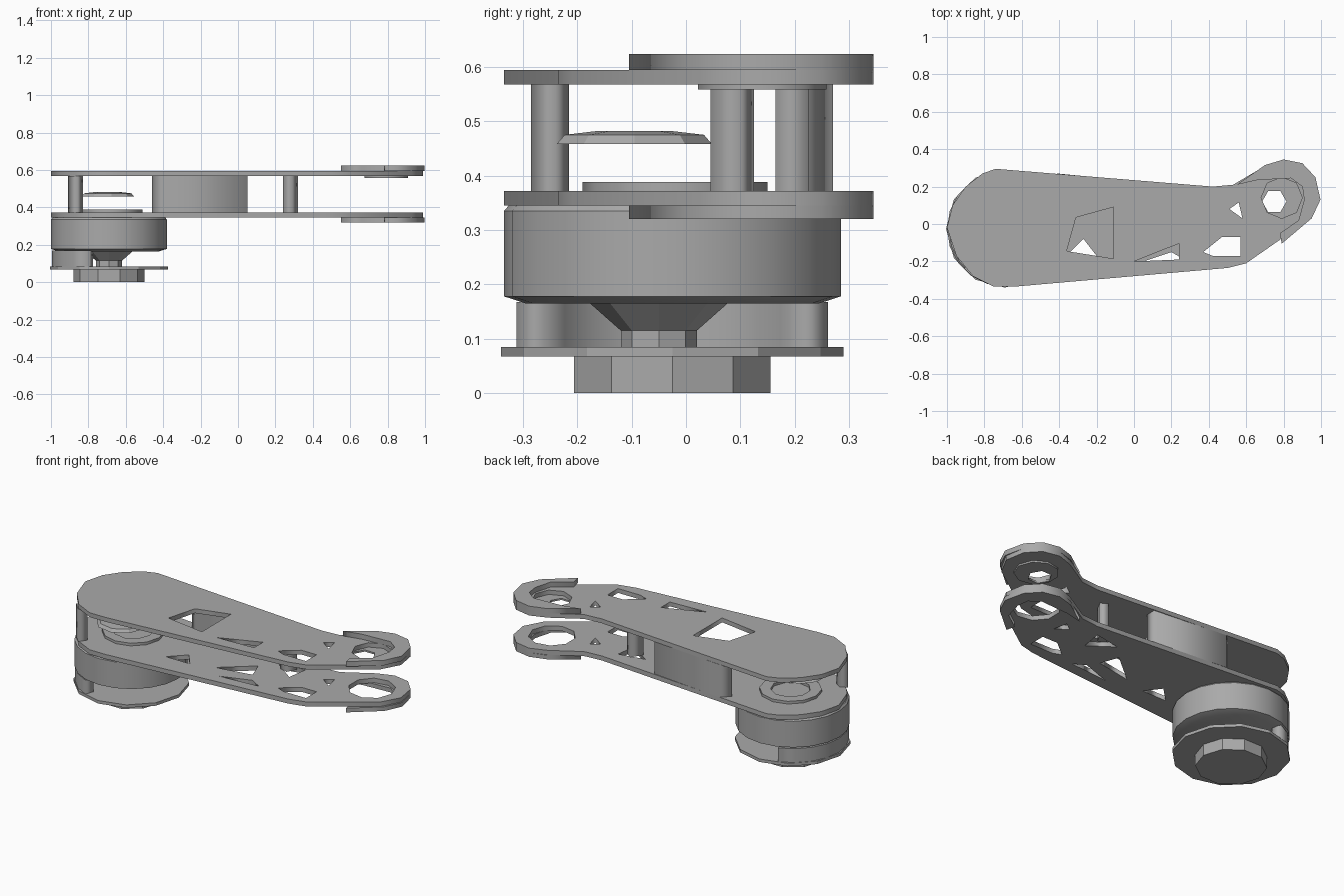
import bpy, bmesh, math
from mathutils import Vector

cube = bpy.data.objects.get("Cube")
if cube:
    bpy.data.objects.remove(cube)

metal = bpy.data.materials.new("grey metal")
metal.use_nodes = True
GREY = (0.4, 0.4, 0.4, 1)
metal.diffuse_color = GREY
metal.node_tree.nodes["Principled BSDF"].inputs["Base Color"].default_value = GREY


def add_mesh(name, mesh):
    obj = bpy.data.objects.new(name, mesh)
    mesh.materials.clear()
    mesh.materials.append(metal)
    bpy.context.collection.objects.link(obj)
    return obj


def slab(name, loops, low, high):
    """Flat sheet: the first loop is the outline, the others are holes."""
    curve = bpy.data.curves.new(name, "CURVE")
    curve.dimensions = "2D"
    curve.fill_mode = "BOTH"
    curve.extrude = (high - low) / 2
    for loop in loops:
        spline = curve.splines.new("POLY")
        spline.points.add(len(loop) - 1)
        for point, (x, y) in zip(spline.points, loop):
            point.co = (x, y, 0, 1)
        spline.use_cyclic_u = True
    temp = bpy.data.objects.new(name + " curve", curve)
    bpy.context.collection.objects.link(temp)
    graph = bpy.context.evaluated_depsgraph_get()
    mesh = bpy.data.meshes.new_from_object(temp.evaluated_get(graph))
    bpy.data.objects.remove(temp)
    for vert in mesh.vertices:
        vert.co.z += (low + high) / 2
    return add_mesh(name, mesh)


def circle(x, y, radius, sides, start=0, sweep=360):
    count = sides if sweep == 360 else sides + 1
    angles = [math.radians(start + sweep * i / sides) for i in range(count)]
    return [(x + radius * math.cos(a), y + radius * math.sin(a)) for a in angles]


def drum(name, x, y, profile, sides):
    """Turned solid from (radius, height) pairs, bottom to top."""
    bm = bmesh.new()
    rings = [[bm.verts.new((px, py, z)) for px, py in circle(x, y, r, sides)]
             for r, z in profile]
    for a, b in zip(rings, rings[1:]):
        for i in range(sides):
            j = (i + 1) % sides
            bm.faces.new((a[i], a[j], b[j], b[i]))
    bm.faces.new(rings[0][::-1])
    bm.faces.new(rings[-1])
    mesh = bpy.data.meshes.new(name)
    bm.to_mesh(mesh)
    bm.free()
    return add_mesh(name, mesh)


# Shared outline of the two arm plates
OUTLINE = [(-1, -.02), (-.97, .1), (-.9, .2), (-.81, .27), (-.74, .295),
           (.42, .2), (.53, .21), (.7, .31), (.8, .345), (.9, .325),
           (.97, .25), (.99, .13), (.93, .02), (.6, -.21), (.5, -.235),
           (-.64, -.335), (-.75, -.335), (-.86, -.28), (-.95, -.17)]
WINDOW = [(.37, -.15), (.47, -.07), (.57, -.07), (.57, -.17), (.42, -.17)]
BOSS = (.79, .14)
MOTOR = (-.69, -.025)

upper_holes = [
    WINDOW,
    [(-.31, .035), (-.11, .09), (-.11, -.185), (-.36, -.145)],
    [(0, -.2), (.24, -.105), (.24, -.19)],
    [(.51, .08), (.56, .115), (.58, .03)],
    circle(*BOSS, .11, 8),
]
lower_holes = [
    WINDOW,
    [(-.36, -.17), (-.27, -.08), (-.2, -.17)],
    [(.02, -.21), (.27, -.19), (.2, -.15)],
    [(-.06, -.13), (.12, .02), (.16, -.09)],
    [(.2, .1), (.36, .13), (.34, .0)],
    [(.51, .08), (.56, .115), (.58, .03)],
    circle(*BOSS, .13, 9),
]
slab("upper_plate", [OUTLINE] + upper_holes, .568, .594)
slab("lower_plate", [OUTLINE] + lower_holes, .345, .372)

# Crescent bosses at the narrow end
CRESCENT = [(.55, .21), (.7, .315), (.8, .345), (.9, .325), (.97, .25),
            (.997, .13), (.95, .03), (.79, -.105), (.78, -.05), (.88, .02),
            (.91, .13), (.9, .2), (.84, .245), (.66, .235)]
slab("upper_boss", [CRESCENT], .594, .624)
slab("lower_boss", [CRESCENT], .32, .345)
slab("boss_flange", [circle(*BOSS, .12, 9), circle(.75, .12, .065, 6)], .558, .568)

# Spacers between the plates
slab("back_web", [[(-.46, .22), (-.41, .27), (.05, .225), (.05, .165), (-.41, .19)]],
     .372, .568)
slab("strut", [[(.24, .06), (.29, .045), (.32, .1), (.28, .125)]], .372, .568)
slab("corner_post", [[(-.91, -.235), (-.86, -.285), (-.83, -.24), (-.87, -.215)]],
     .372, .568)

# Motor: foot, base plate, half skirt, hub and main drum
drum("foot", *MOTOR, [(.19, 0), (.19, .067)], 10)
drum("base_plate", *MOTOR, [(.315, .067), (.315, .085)], 12)
skirt = circle(*MOTOR, .305, 8, 110, 140) + circle(*MOTOR, .25, 8, 250, -140)
slab("skirt", [skirt], .085, .168)
drum("hub", -.69, -.05, [(.07, .085), (.07, .115), (.13, .168)], 8)
body = drum("motor_drum", *MOTOR,
            [(.27, .165), (.31, .178), (.31, .335), (.3, .346)], 20)

# Output ring and cap above the lower plate
slab("output_ring", [circle(-.68, -.02, .17, 12), circle(-.68, -.02, .11, 9)],
     .372, .388)
drum("output_cap", -.7, -.095, [(.145, .458), (.13, .475), (.07, .482)], 9)

# Smooth the round body while its rims stay sharp
bpy.ops.object.select_all(action="DESELECT")
body.select_set(True)
bpy.context.view_layer.objects.active = body
bpy.ops.object.shade_smooth_by_angle(angle=math.radians(25))
